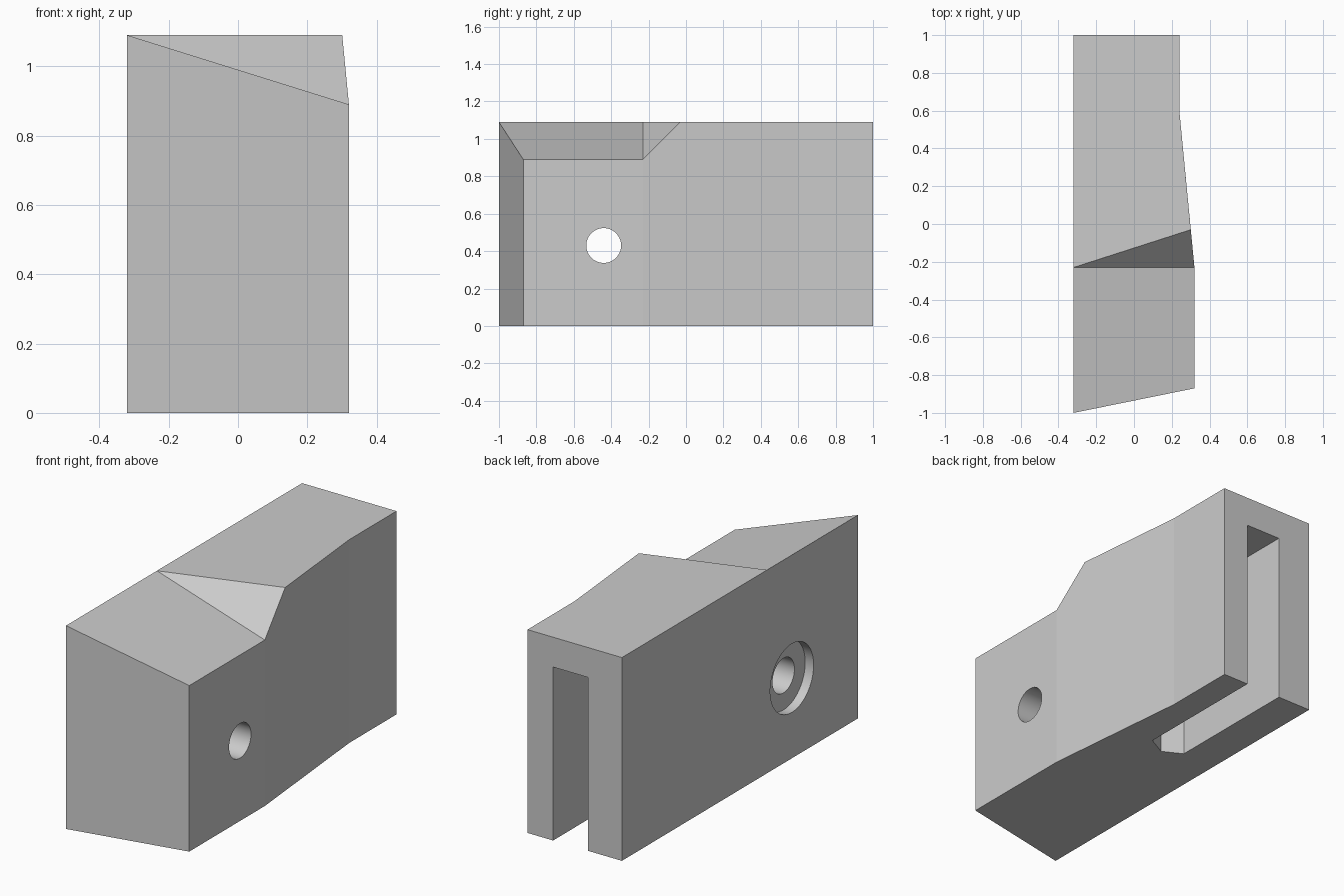
import bpy, bmesh, math
from mathutils import Matrix

if "Cube" in bpy.data.objects:
    bpy.data.objects.remove(bpy.data.objects["Cube"], do_unlink=True)

grey = bpy.data.materials.new("plain grey")
grey.use_nodes = True
colour = (0.6, 0.6, 0.6, 1)
grey.diffuse_color = colour
grey.node_tree.nodes["Principled BSDF"].inputs["Base Color"].default_value = colour


def add_object(name, bm):
    bmesh.ops.recalc_face_normals(bm, faces=bm.faces)
    mesh = bpy.data.meshes.new(name)
    bm.to_mesh(mesh)
    bm.free()
    mesh.materials.append(grey)
    obj = bpy.data.objects.new(name, mesh)
    bpy.context.collection.objects.link(obj)
    return obj


def prism(name, outline, z0, z1):
    bm = bmesh.new()
    base = bm.faces.new([bm.verts.new((x, y, z0)) for x, y in outline])
    top = bmesh.ops.extrude_face_region(bm, geom=[base])["geom"]
    bmesh.ops.translate(bm, vec=(0, 0, z1 - z0),
                        verts=[v for v in top if isinstance(v, bmesh.types.BMVert)])
    return add_object(name, bm)


def cross_cylinder(name, radius, x0, x1, y, z):
    bm = bmesh.new()
    place = Matrix.Translation(((x0 + x1) / 2, y, z)) @ Matrix.Rotation(math.pi / 2, 4, "Y")
    bmesh.ops.create_cone(bm, cap_ends=True, segments=64, radius1=radius, radius2=radius,
                          depth=x1 - x0, matrix=place)
    for face in bm.faces:
        face.smooth = len(face.verts) == 4
    return add_object(name, bm)


def cut(target, cutter):
    mod = target.modifiers.new(cutter.name, "BOOLEAN")
    mod.operation = "DIFFERENCE"
    mod.solver = "EXACT"
    mod.object = cutter
    bpy.context.view_layer.objects.active = target
    bpy.ops.object.modifier_apply(modifier=mod.name)
    bpy.data.objects.remove(cutter, do_unlink=True)


# Body: tapered plan, with a tilted front top and a triangular step up to the rear top
side, height, low, step = 0.32, 1.09, 0.89, -0.23
plan = [(-side, -1), (side, -0.87), (side, step), (0.24, 0.6), (0.24, 1), (-side, 1)]
bm = bmesh.new()
bottom = [bm.verts.new((x, y, 0)) for x, y in plan]
top = [bm.verts.new((x, y, low if x == side else height)) for x, y in plan]
crest = bm.verts.new((0.3007, -0.03, height))
heel = bm.verts.new((-side, step, height))
a, b, c, d, e, f = top
bm.faces.new(bottom)
for i in range(len(plan)):
    j = (i + 1) % len(plan)
    extra = {2: [crest], 5: [heel]}.get(i, [])
    bm.faces.new([bottom[i], bottom[j], top[j]] + extra + [top[i]])
bm.faces.new([a, b, c, heel])
bm.faces.new([heel, c, crest])
bm.faces.new([heel, crest, d, e, f])
body = add_object("body", bm)

# Slot from the back, open below, with a pointed inner end
cut(body, prism("slot", [(-0.12, 1.1), (-0.12, 0.25), (-0.016, 0.195), (0.088, 0.25),
                         (0.088, 1.1)], -0.1, 0.93))

# Cross hole and its counterbore
cut(body, cross_cylinder("cross_hole", 0.093, -0.5, 0.5, -0.44, 0.43))
cut(body, cross_cylinder("counterbore", 0.184, -0.5, -0.27, -0.44, 0.43))
